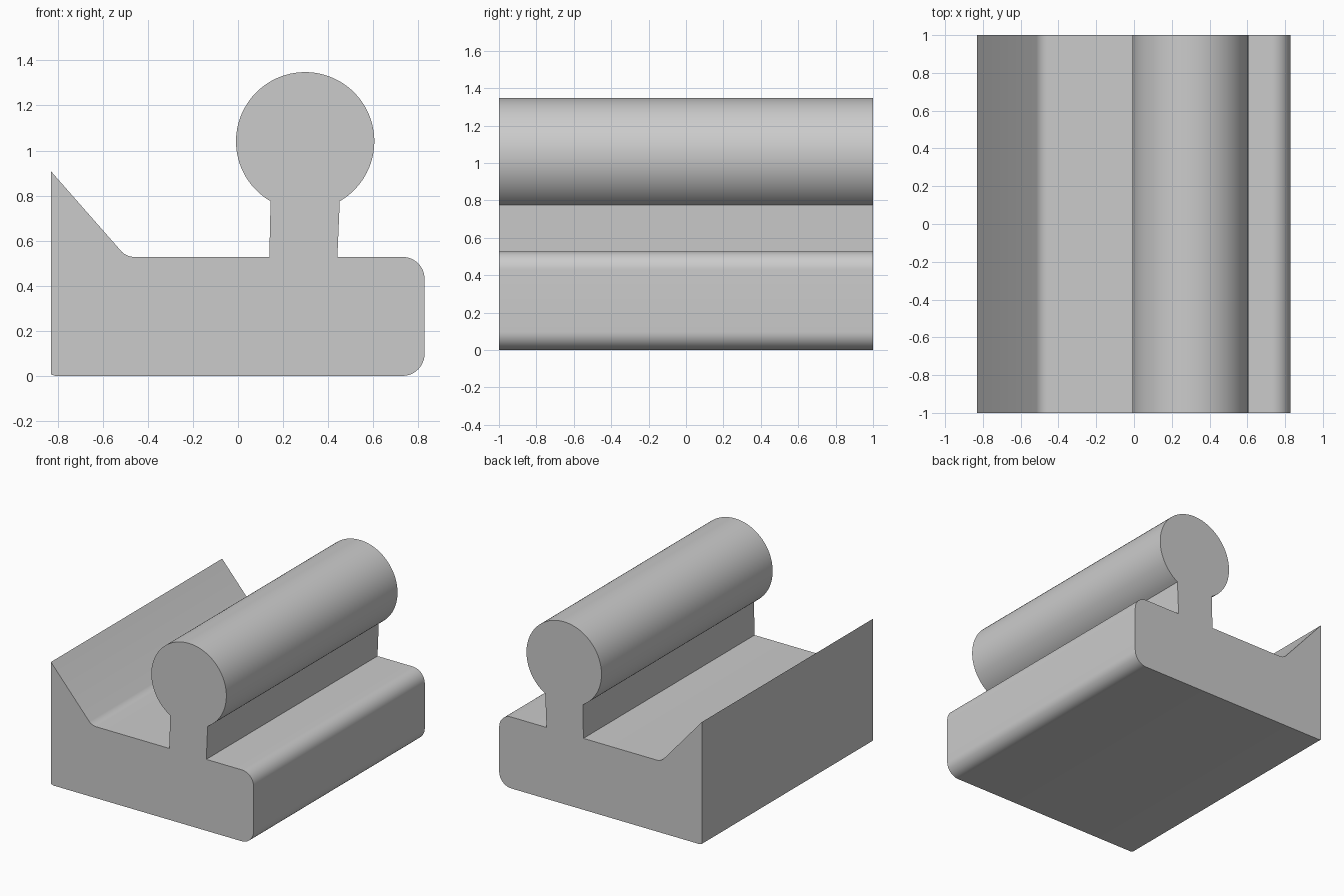
import bpy
import bmesh
from math import radians, sin, cos

cube = bpy.data.objects.get("Cube")
if cube:
    bpy.data.objects.remove(cube, do_unlink=True)

HALF_LENGTH = 1.0


def arc(cx, cz, r, start, end, steps):
    """Points along an arc in the xz plane, angles in degrees."""
    angles = [radians(start + (end - start) * i / steps) for i in range(steps + 1)]
    return [(cx + r * cos(a), cz + r * sin(a)) for a in angles]


# Cross-section, counter-clockwise from the bottom left corner
profile = [(-0.83, 0.007), (-0.81, 0.0)]
profile += arc(0.73, 0.098, 0.098, -90, 0, 12)      # lower rounded edge
profile += arc(0.73, 0.43, 0.098, 0, 90, 12)        # upper rounded edge
profile += [(0.441, 0.528)]                         # neck foot
profile += arc(0.298, 1.041, 0.307, -60, 240, 72)   # round rail head
profile += [(0.139, 0.528)]                         # neck foot
profile += arc(-0.46, 0.608, 0.08, 270, 226, 6)     # fillet below the lip
profile += [(-0.83, 0.908)]                         # lip tip

# Extrude the section along the length
bm = bmesh.new()
face = bm.faces.new([bm.verts.new((x, -HALF_LENGTH, z)) for x, z in profile])
result = bmesh.ops.extrude_face_region(bm, geom=[face], use_keep_orig=True)
moved = [v for v in result["geom"] if isinstance(v, bmesh.types.BMVert)]
bmesh.ops.translate(bm, verts=moved, vec=(0, 2 * HALF_LENGTH, 0))
bmesh.ops.recalc_face_normals(bm, faces=bm.faces)
mesh = bpy.data.meshes.new("rail_block")
bm.to_mesh(mesh)
bm.free()

rail = bpy.data.objects.new("rail_block", mesh)
bpy.context.collection.objects.link(rail)

# Plain grey material
grey = bpy.data.materials.new("light_grey")
grey.use_nodes = True
colour = (0.6, 0.6, 0.6, 1.0)
grey.diffuse_color = colour
grey.node_tree.nodes["Principled BSDF"].inputs["Base Color"].default_value = colour
mesh.materials.append(grey)

# Smooth curves, sharp edges
bpy.ops.object.select_all(action="DESELECT")
rail.select_set(True)
bpy.context.view_layer.objects.active = rail
bpy.ops.object.shade_smooth_by_angle(angle=radians(25))
